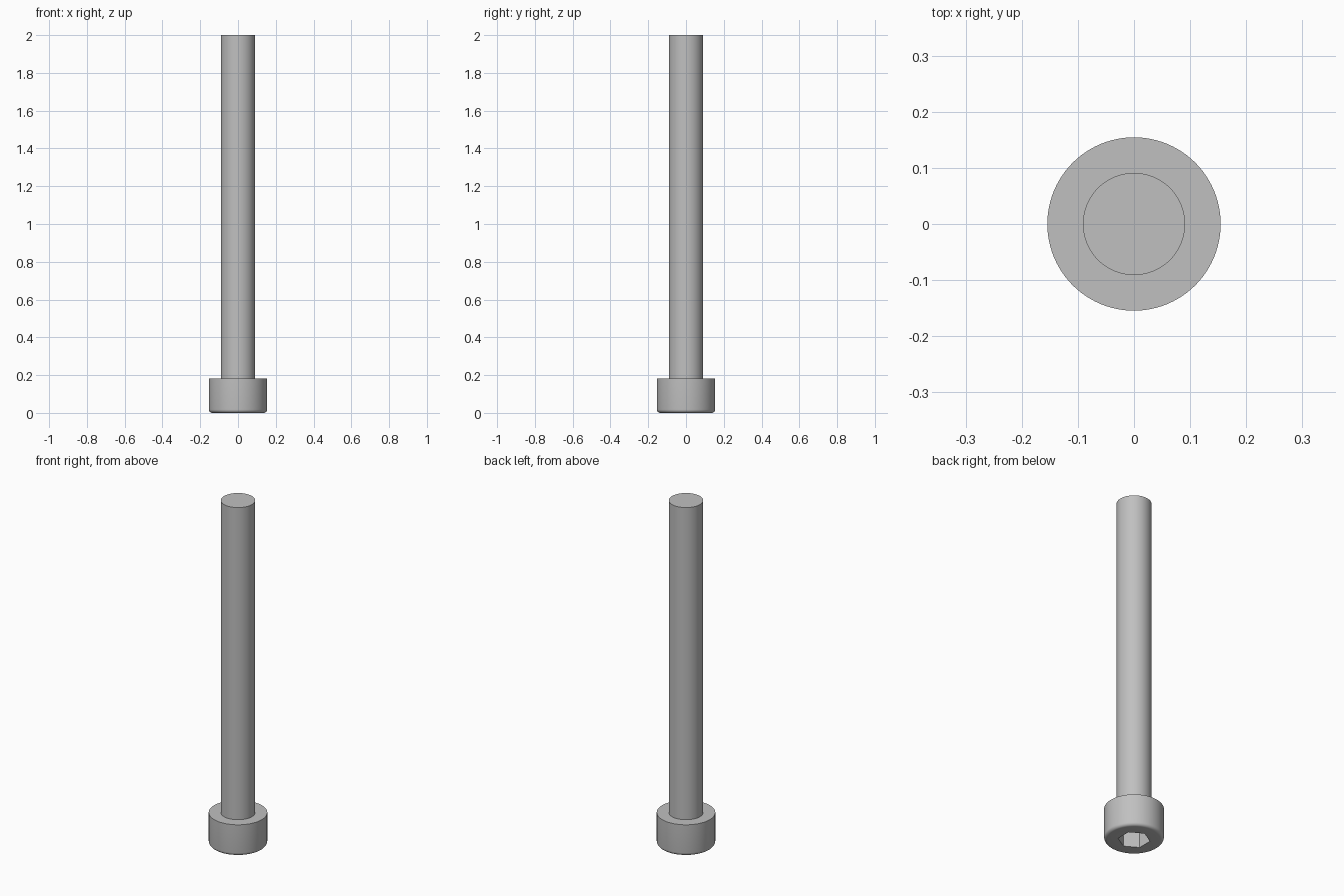
import bpy, bmesh, math

cube = bpy.data.objects.get("Cube")
if cube:
    bpy.data.objects.remove(cube, do_unlink=True)

SEGMENTS = 96
HEAD_RADIUS, HEAD_HEIGHT = 0.1545, 0.182
SHANK_RADIUS, LENGTH = 0.091, 2.0
FILLET = 0.018
SOCKET_FLATS, SOCKET_DEPTH = 0.1455, 0.091

steel = bpy.data.materials.new("steel_grey")
steel.use_nodes = True
steel.diffuse_color = (0.527, 0.527, 0.527, 1)
steel.node_tree.nodes["Principled BSDF"].inputs["Base Color"].default_value = steel.diffuse_color


def turned_solid(name, profile, sides, start=0.0):
    """Closed solid from (radius, height) pairs, with flat caps."""
    bm = bmesh.new()
    rings = []
    for radius, z in profile:
        angles = [start + math.tau * i / sides for i in range(sides)]
        rings.append([bm.verts.new((radius * math.cos(a), radius * math.sin(a), z)) for a in angles])
    for low, high in zip(rings, rings[1:]):
        for i in range(sides):
            j = (i + 1) % sides
            bm.faces.new((low[i], low[j], high[j], high[i]))
    bm.faces.new(rings[0][::-1])
    bm.faces.new(rings[-1])
    mesh = bpy.data.meshes.new(name)
    bm.to_mesh(mesh)
    bm.free()
    mesh.materials.append(steel)
    obj = bpy.data.objects.new(name, mesh)
    bpy.context.collection.objects.link(obj)
    return obj


# Bolt body: rounded rim, head, shoulder and plain shank
profile = []
for i in range(7):
    a = math.pi / 2 * i / 6
    profile.append((HEAD_RADIUS - FILLET + FILLET * math.sin(a), FILLET - FILLET * math.cos(a)))
profile += [(HEAD_RADIUS, HEAD_HEIGHT), (SHANK_RADIUS, HEAD_HEIGHT), (SHANK_RADIUS, LENGTH)]
bolt = turned_solid("socket_head_bolt", profile, SEGMENTS)

# Hexagonal drive socket cut into the underside of the head
corner = SOCKET_FLATS / math.sqrt(3)
cutter = turned_solid("hex_socket_cutter", [(corner, -0.05), (corner, SOCKET_DEPTH)], 6, math.pi / 2)
cutter.hide_render = True

cut = bolt.modifiers.new("hex_socket", 'BOOLEAN')
cut.operation = 'DIFFERENCE'
cut.solver = 'EXACT'
cut.object = cutter

bpy.ops.object.select_all(action='DESELECT')
bpy.context.view_layer.objects.active = bolt
bolt.select_set(True)
bpy.ops.object.modifier_apply(modifier=cut.name)
bpy.data.objects.remove(cutter, do_unlink=True)
bpy.ops.object.shade_smooth_by_angle(angle=math.radians(30))
